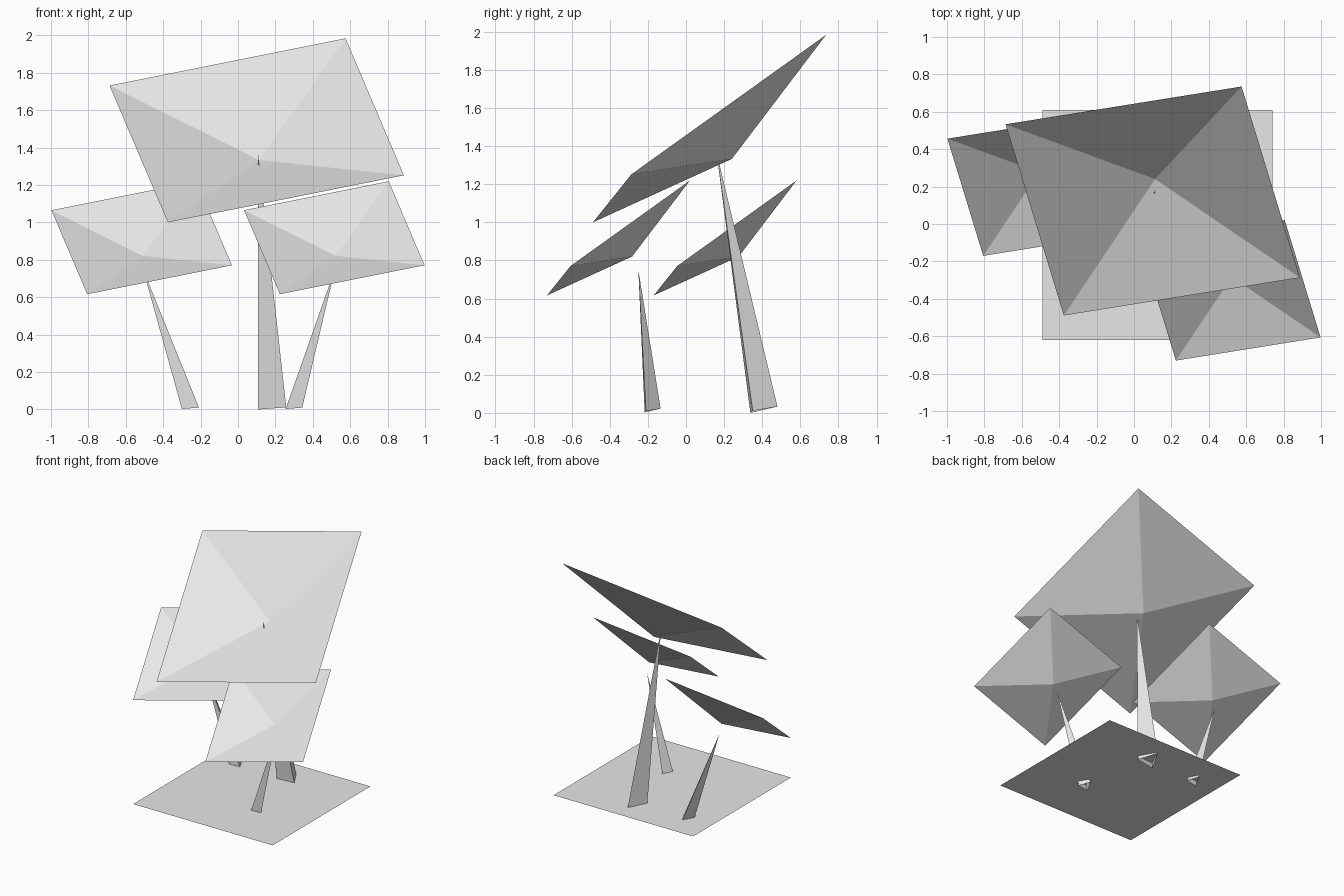
import bpy
from mathutils import Vector

if "Cube" in bpy.data.objects:
    bpy.data.objects.remove(bpy.data.objects["Cube"], do_unlink=True)

# One pale grey for everything
grey = bpy.data.materials.new("pale grey")
grey.use_nodes = True
grey.diffuse_color = (0.8, 0.8, 0.8, 1)
grey.node_tree.nodes["Principled BSDF"].inputs["Base Color"].default_value = (0.8, 0.8, 0.8, 1)


def add_mesh(name, verts, faces):
    mesh = bpy.data.meshes.new(name)
    mesh.from_pydata(verts, [], faces)
    mesh.materials.append(grey)
    obj = bpy.data.objects.new(name, mesh)
    bpy.context.collection.objects.link(obj)
    return obj


# Half-edge directions of the tilted square canopy, and its dished centre
U = Vector((0.631, 0.101, 0.126))
V = Vector((-0.156, 0.511, 0.366))
DISH = U.cross(V).normalized() * -0.198


def canopy(name, centre, size):
    """Tilted square sheet pushed in at the middle, as four triangles."""
    c = Vector(centre)
    corners = [c + size * (a * U + b * V) for a, b in ((-1, -1), (1, -1), (1, 1), (-1, 1))]
    add_mesh(name, corners + [c + size * DISH],
             [(i, (i + 1) % 4, 4) for i in range(4)])


# Slightly tilted triangular foot shared by all posts
FOOT = [Vector((0, 0, 0)), Vector((0.15, 0.012, 0.011)), Vector((0.072, 0.142, 0.033))]


def post(name, corner, size, tip):
    """Three-sided tapering post, open at the foot."""
    foot = [Vector(corner) + size * p for p in FOOT]
    add_mesh(name, foot + [Vector(tip)], [(i, (i + 1) % 3, 3) for i in range(3)])


# Ground sheet, just above the feet of the posts
add_mesh("ground_sheet",
         [(-0.49, -0.62, 0.045), (0.74, -0.62, 0.045), (0.74, 0.61, 0.045), (-0.49, 0.61, 0.045)],
         [(0, 1, 2, 3)])

# Large canopy with two smaller ones beside it
canopy("large_canopy", (0.10, 0.123, 1.492), 1.0)
canopy("left_canopy", (0.515, -0.355, 0.918), 0.613)
canopy("right_canopy", (-0.515, 0.205, 0.918), 0.613)

# Posts
post("large_post", (0.108, 0.338, 0.0), 1.0, (0.107, 0.16, 1.37))
post("left_post", (0.255, -0.217, 0.003), 0.59, (0.518, -0.25, 0.75))
post("right_post", (-0.30, 0.338, 0.003), 0.61, (-0.508, 0.305, 0.75))
